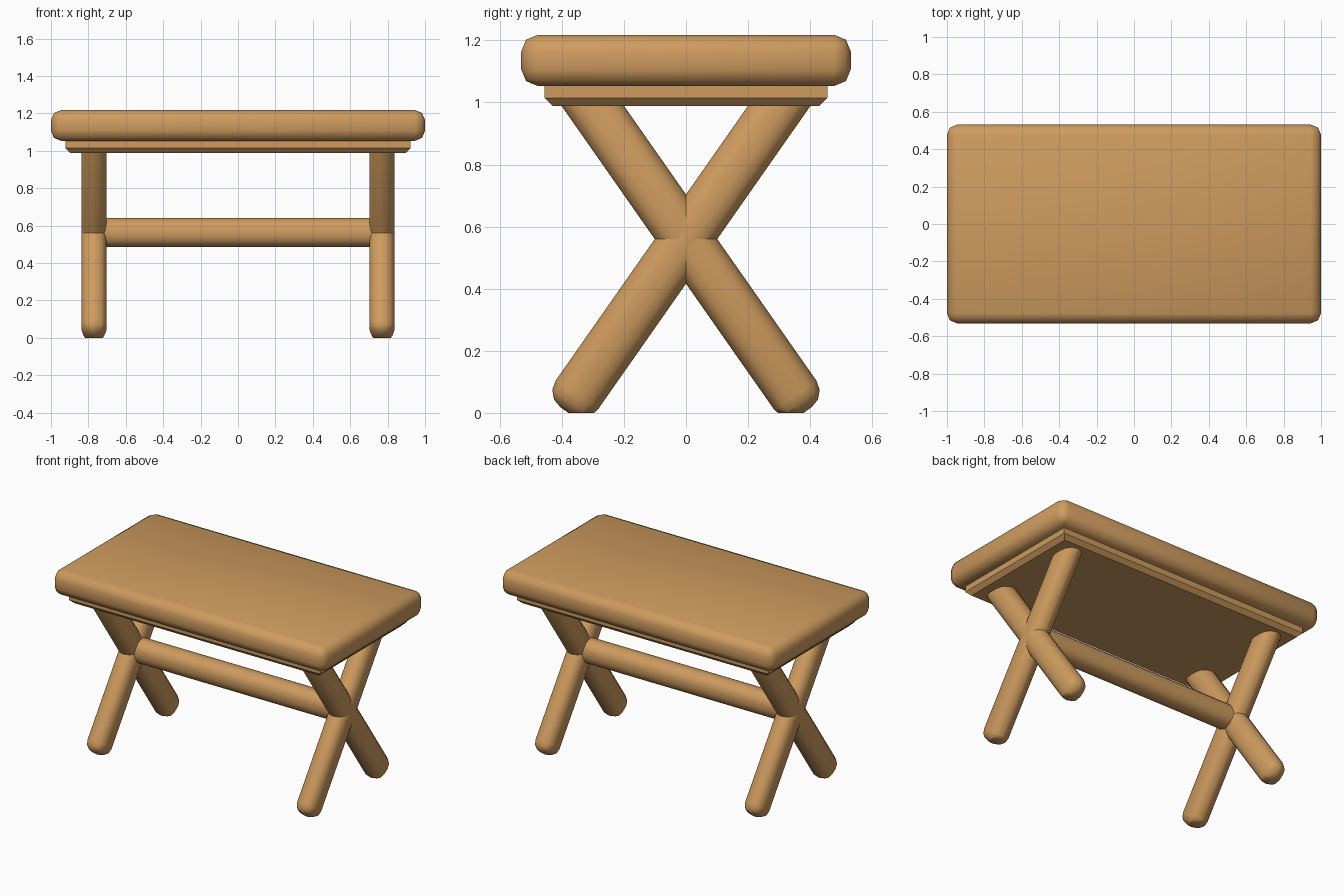
import bpy, bmesh, math
from mathutils import Matrix, Vector

if "Cube" in bpy.data.objects:
    bpy.data.objects.remove(bpy.data.objects["Cube"])

wood = bpy.data.materials.new("warm wood")
wood.diffuse_color = (0.62, 0.33, 0.115, 1)
wood.use_nodes = True
wood.node_tree.nodes["Principled BSDF"].inputs["Base Color"].default_value = wood.diffuse_color


def finish(name, bm, smooth=True):
    bmesh.ops.recalc_face_normals(bm, faces=bm.faces)
    me = bpy.data.meshes.new(name)
    bm.to_mesh(me)
    bm.free()
    me.materials.append(wood)
    ob = bpy.data.objects.new(name, me)
    bpy.context.collection.objects.link(ob)
    if smooth:
        bpy.ops.object.select_all(action='DESELECT')
        ob.select_set(True)
        bpy.context.view_layer.objects.active = ob
        bpy.ops.object.shade_smooth_by_angle(angle=math.radians(50))
    return ob


def box(size, bevel=0, segments=1, pick=lambda e: True):
    """Box centred on the origin, with the picked edges bevelled."""
    bm = bmesh.new()
    bmesh.ops.create_cube(bm, size=1, matrix=Matrix.Diagonal((*size, 1)))
    edges = [e for e in bm.edges if pick(e)]
    bmesh.ops.bevel(bm, geom=edges, offset=bevel, segments=segments,
                    profile=0.5, affect='EDGES')
    return bm


# Thick rounded table top
bm = box((2.0, 1.062, 0.165), 0.054, 2)
bmesh.ops.translate(bm, verts=bm.verts, vec=(0, 0, 1.1355))
finish("table_top", bm)

# Plate under the top, chamfered along its lower edge
bm = box((1.845, 0.912, 0.09), 0.026, 1, lambda e: all(v.co.z < 0 for v in e.verts))
bmesh.ops.translate(bm, verts=bm.verts, vec=(0, 0, 1.034))
finish("under_plate", bm, smooth=False)

# Two pairs of crossed legs, feet trimmed flat at the floor
lean = math.radians(35)
for side, x in (("left", -0.77), ("right", 0.77)):
    for end, s in (("front", 1), ("back", -1)):
        bm = box((0.135, 0.165, 1.352), 0.062, 3)
        bm.transform(Matrix.Translation((x, 0, 0.56)) @ Matrix.Rotation(-s * lean, 4, 'X'))
        cut = bmesh.ops.bisect_plane(bm, geom=bm.verts[:] + bm.edges[:] + bm.faces[:],
                                     plane_co=Vector((0, 0, 0)), plane_no=Vector((0, 0, 1)),
                                     clear_inner=True)
        rim = [g for g in cut["geom_cut"] if isinstance(g, bmesh.types.BMEdge)]
        bmesh.ops.contextual_create(bm, geom=rim)
        finish(f"{side}_{end}_leg", bm)

# Stretcher between the leg crossings
bm = box((1.5, 0.14, 0.155), 0.062, 3, lambda e: abs(e.verts[0].co.x - e.verts[1].co.x) > 1)
bmesh.ops.translate(bm, verts=bm.verts, vec=(0, 0, 0.563))
finish("stretcher", bm)
